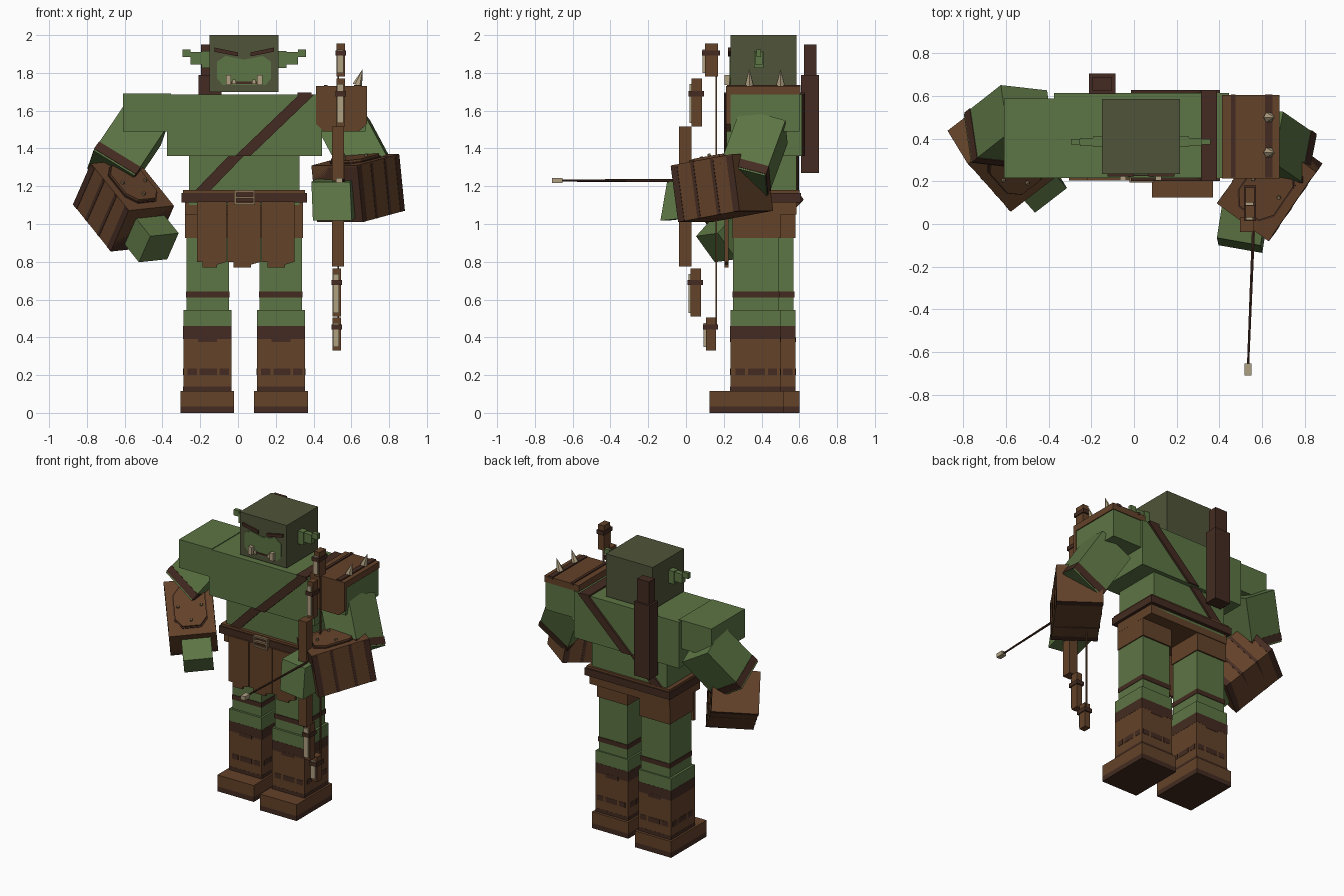
import bpy, bmesh, math
from mathutils import Vector as V

if "Cube" in bpy.data.objects:
    bpy.data.objects.remove(bpy.data.objects["Cube"])


def material(name, rgb):
    m = bpy.data.materials.new(name)
    m.diffuse_color = (*rgb, 1)
    m.use_nodes = True
    m.node_tree.nodes["Principled BSDF"].inputs["Base Color"].default_value = m.diffuse_color
    return m


GREEN = material("green skin", (.108, .178, .058))
OLIVE = material("dark olive", (.080, .088, .040))
BROWN = material("leather brown", (.125, .054, .022))
DARK = material("dark leather", (.057, .024, .015))
BONE = material("bone", (.43, .35, .22))
METAL = material("dull brass", (.24, .16, .085))


def finish(name, bm, mat):
    bmesh.ops.recalc_face_normals(bm, faces=bm.faces)
    me = bpy.data.meshes.new(name)
    bm.to_mesh(me)
    bm.free()
    me.materials.append(mat)
    ob = bpy.data.objects.new(name, me)
    bpy.context.collection.objects.link(ob)
    return ob


def prism(name, pts, origin, u, v, n, mat):
    """Extrude a 2D outline, given along u and v, by the vector n."""
    bm = bmesh.new()
    o, u, v, n = V(origin), V(u), V(v), V(n)
    f = bm.faces.new([bm.verts.new(o + u * a + v * b) for a, b in pts])
    r = bmesh.ops.extrude_face_region(bm, geom=[f])
    for e in r["geom"]:
        if isinstance(e, bmesh.types.BMVert):
            e.co += n
    return finish(name, bm, mat)


def obox(name, c, a, b, d, mat):
    """Box from its centre and three full edge vectors."""
    c, a, b, d = V(c), V(a), V(b), V(d)
    return prism(name, [(-.5, -.5), (.5, -.5), (.5, .5), (-.5, .5)], c - d / 2, a, b, d, mat)


def box(name, x0, x1, y0, y1, z0, z1, mat):
    return obox(name, ((x0 + x1) / 2, (y0 + y1) / 2, (z0 + z1) / 2),
                (x1 - x0, 0, 0), (0, y1 - y0, 0), (0, 0, z1 - z0), mat)


def cone(name, base, tip, r, mat, r2=0.0, sides=6):
    base, tip = V(base), V(tip)
    d = tip - base
    bm = bmesh.new()
    bmesh.ops.create_cone(bm, cap_ends=True, segments=sides, radius1=r, radius2=r2, depth=d.length)
    bm.transform(d.to_track_quat('Z', 'Y').to_matrix().to_4x4())
    bmesh.ops.translate(bm, vec=(base + tip) / 2, verts=bm.verts)
    return finish(name, bm, mat)


MID = .0325  # body centre line

# head, face and ears
box("head", -.15, .215, .235, .585, 1.70, 2.0, OLIVE)
prism("face", [(-.11, 1.77), (-.08, 1.735), (.145, 1.735), (.175, 1.77), (.175, 1.86), (.13, 1.89),
               (.0325, 1.87), (-.065, 1.89), (-.11, 1.86)],
      (0, .235, 0), (1, 0, 0), (0, 0, 1), (0, -.005, 0), GREEN)
box("mouth", -.055, .12, .226, .235, 1.742, 1.755, DARK)
for s in (-1, 1):
    prism("brow", [(.033, 1.888), (.157, 1.912), (.157, 1.934), (.033, 1.908)],
          (MID, .235, 0), (s, 0, 0), (0, 0, 1), (0, -.012, 0), DARK)
    x = MID + s * .083
    box("tusk", x - .014, x + .014, .205, .24, 1.735, 1.79, BONE)
    box("small_tooth", x - s * .03 - .008, x - s * .03 + .008, .22, .24, 1.74, 1.765, BONE)
    for a, b, z0, z1, w in ((.18, .225, 1.825, 1.915, .05), (.225, .285, 1.845, 1.91, .038),
                            (.285, .327, 1.885, 1.925, .026)):
        xa, xb = sorted((MID + s * a, MID + s * b))
        box("ear", xa, xb, .385 - w / 2, .385 + w / 2, z0, z1, GREEN)

# torso
box("chest", -.375, .445, .215, .615, 1.36, 1.685, GREEN)
box("waist", -.26, .325, .245, .585, 1.10, 1.36, GREEN)

# diagonal strap, front and back, and over the shoulder
strap_x = lambda z: -.21 + (z - 1.16) * 1.15
for z0, z1, yf, yb in ((1.36, 1.685, .215, .615), (1.17, 1.36, .245, .585)):
    pts = [(strap_x(z0) - .035, z0), (strap_x(z0) + .045, z0), (strap_x(z1) + .01, z1), (strap_x(z1) - .07, z1)]
    for y, t in ((yf, -.014), (yb, .014)):
        prism("strap", pts, (0, y, 0), (1, 0, 0), (0, 0, 1), (0, t, 0), DARK)
box("strap_top", .315, .39, .201, .629, 1.68, 1.695, DARK)

# belt, buckle and skirt
box("belt", -.30, .365, .215, .61, 1.115, 1.165, DARK)
box("belt_trim", -.29, .355, .222, .60, 1.165, 1.18, BROWN)
box("hips", -.28, .345, .245, .585, 1.05, 1.115, BROWN)
for z in (1.107, 1.14, 1.173):
    box("buckle_bar", -.02, .09, .195, .215, z - .006, z + .006, METAL)
for x in (-.015, .085):
    box("buckle_side", x - .006, x + .006, .195, .215, 1.107, 1.173, METAL)
for x0, x1 in ((-.217, -.06), (-.055, .12), (.125, .30)):
    prism("skirt_flap", [(x0, 1.12), (x0, .80), (x0 + .03, .80), (x0 + .03, .77), (x1 - .05, .77),
                         (x1 - .05, .785), (x1, .80), (x1, 1.12)],
          (0, .225, 0), (1, 0, 0), (0, 0, 1), (0, -.02, 0), BROWN)

# legs and boots, the right one a step ahead
for s, y in ((-1, .08), (1, 0)):
    lx = MID + s * .193
    box("shorts_leg", lx - .119, lx + .119, .245 + y, .50 + y, .925, 1.08, BROWN)
    box("thigh", lx - .112, lx + .112, .25 + y, .49 + y, .54, .93, GREEN)
    box("thigh_band", lx - .115, lx + .115, .246 + y, .494 + y, .61, .643, DARK)
    lx = MID + s * .195
    box("knee", lx - .127, lx + .127, .235 + y, .50 + y, .46, .545, GREEN)
    box("boot_cuff", lx - .128, lx + .128, .234 + y, .501 + y, .39, .46, DARK)
    box("boot_shaft", lx - .127, lx + .127, .235 + y, .50 + y, .14, .39, BROWN)
    box("boot_ankle", lx - .128, lx + .128, .234 + y, .501 + y, .113, .14, DARK)
    for a, b in ((-.105, -.055), (-.04, .05), (.065, .115)):  # dark wrap marks
        box("wrap_mark", lx + a, lx + b, .233 + y, .502 + y, .2, .235, DARK)
        box("wrap_mark_side", lx - .129, lx + .129, .368 + a + y, .368 + b + y, .2, .235, DARK)
    box("cuff_notch", lx - .05, lx + .05, .233 + y, .502 + y, .375, .40, DARK)
    box("foot", lx - .142, lx + .142, .125 + y, .52 + y, .035, .115, BROWN)
    box("sole", lx - .142, lx + .142, .125 + y, .52 + y, 0, .035, DARK)

# shoulders
box("left_shoulder", -.61, -.355, .215, .588, 1.49, 1.69, GREEN)
box("right_shoulder", .43, .675, .235, .60, 1.49, 1.69, GREEN)
box("shoulder_pad", .413, .682, .222, .605, 1.685, 1.73, BROWN)
prism("pad_flap", [(.413, 1.73), (.413, 1.53), (.455, 1.49), (.64, 1.49), (.682, 1.53), (.682, 1.73)],
      (0, .235, 0), (1, 0, 0), (0, 0, 1), (0, -.022, 0), BROWN)
for a, b in ((.455, .475), (.615, .65)):
    box("pad_strip", a, b, .218, .607, 1.72, 1.737, DARK)
for y in (.335, .50):
    cone("pad_spike", (.632, y, 1.735), (.66, y, 1.82), .026, BONE)


# arms: upper arm, cuff band, bracer with raised plate, hand
def unit(v):
    return V(v).normalized()


def arm(side, c, axis, across, up, end, ud, hint, ulen, hc, haxes):
    c, axis, across, up = V(c), V(axis), V(across), V(up)
    obox(side + "_bracer", c, axis, across, up, BROWN)
    # dark bands around the bracer sides
    for t, w in ((-.45, .1), (-.16, .05), (.16, .05), (.45, .1)):
        obox(side + "_bracer_band", c + axis * t - up * .01, axis * w, across * 1.015, up * .98, DARK)
    # raised eight-sided plate with studs
    pts = [(-.38, -.2), (-.22, -.36), (.22, -.36), (.38, -.2), (.38, .2), (.22, .36), (-.22, .36), (-.38, .2)]
    top = c + up * .5
    n = unit(up)
    prism(side + "_plate_rim", pts, top, axis, across, n * .006, DARK)
    prism(side + "_plate", [(a * .94, b * .94) for a, b in pts], top, axis, across, n * .018, BROWN)
    for a, b in ((-.26, 0), (.26, 0), (0, -.25), (0, .25)):
        p = top + axis * a + across * b
        cone(side + "_stud", p, p + n * .032, .014, METAL, .008)
    # upper arm, measured back from its elbow end
    d = unit(ud)
    h = V(hint) - d * V(hint).dot(d)
    h.normalize()
    k = d.cross(h)
    end = V(end)
    obox(side + "_upper_arm", end - d * ulen / 2, h * .25, k * .255, d * ulen, GREEN)
    obox(side + "_arm_band", end - d * .035, h * .256, k * .261, d * .05, DARK)
    obox(side + "_hand", hc, *haxes, GREEN)


e1, e2, e3 = V((.2, -.225, -.249)), V((.243, .187, .026)), V((.095, -.156, .217))
arm("left", (-.606, .34, 1.10), e1, e2 * .98, e3,
    (-.673, .389, 1.274), (-.51, -.40, -.76), (.14, -.906, .397), .34,
    (-.468, .215, .935), (unit(e1) * .19, unit(e2) * .19, unit(e3) * .18))
arm("right", (.636, .19, 1.19), (-.222, -.325, -.06), (-.24, .176, 0), (-.03, -.04, .30),
    (.722, .305, 1.225), (.45, -.31, -.84), (.16, .96, -.2), .35,
    (.51, -.005, 1.13), (V((.205, -.036, 0)), V((-.03, -.19, -.02)), V((-.008, .035, .205))))

# quiver on the back
box("quiver", -.21, -.087, .61, .705, 1.27, 1.79, DARK)
box("quiver_neck", -.195, -.102, .625, .69, 1.78, 1.95, DARK)

# bow with stepped limbs
BX = .53
box("bow_grip", BX - .032, BX + .032, -.038, .03, .775, 1.515, BROWN)
for z0, z1, y0, y1, zb in ((1.515, 1.77, .03, .085, 1.69), (1.78, 1.955, .10, .17, 1.905),
                           (.51, .765, .025, .08, .69), (.33, .505, .105, .16, .455)):
    x = BX + (.014 if z0 > 1 else -.008)
    box("bow_limb", x - .022, x + .022, y0, y1, z0, z1, BROWN)
    box("limb_bone", x - .02, x + .014, y0 - .012, y0, z0 + .02, z1 - .03, BONE)
    box("limb_band", x - .028, x + .028, y0 - .016, y1 + .01, zb - .014, zb + .014, DARK)
box("bow_string", BX - .004, BX + .004, .155, .165, .45, 1.80, BROWN)

# arrow
cone("arrow_shaft", (.565, .1, 1.23), (.535, -.66, 1.23), .009, DARK, .006)
box("arrow_head", .518, .552, -.71, -.655, 1.216, 1.244, BONE)
